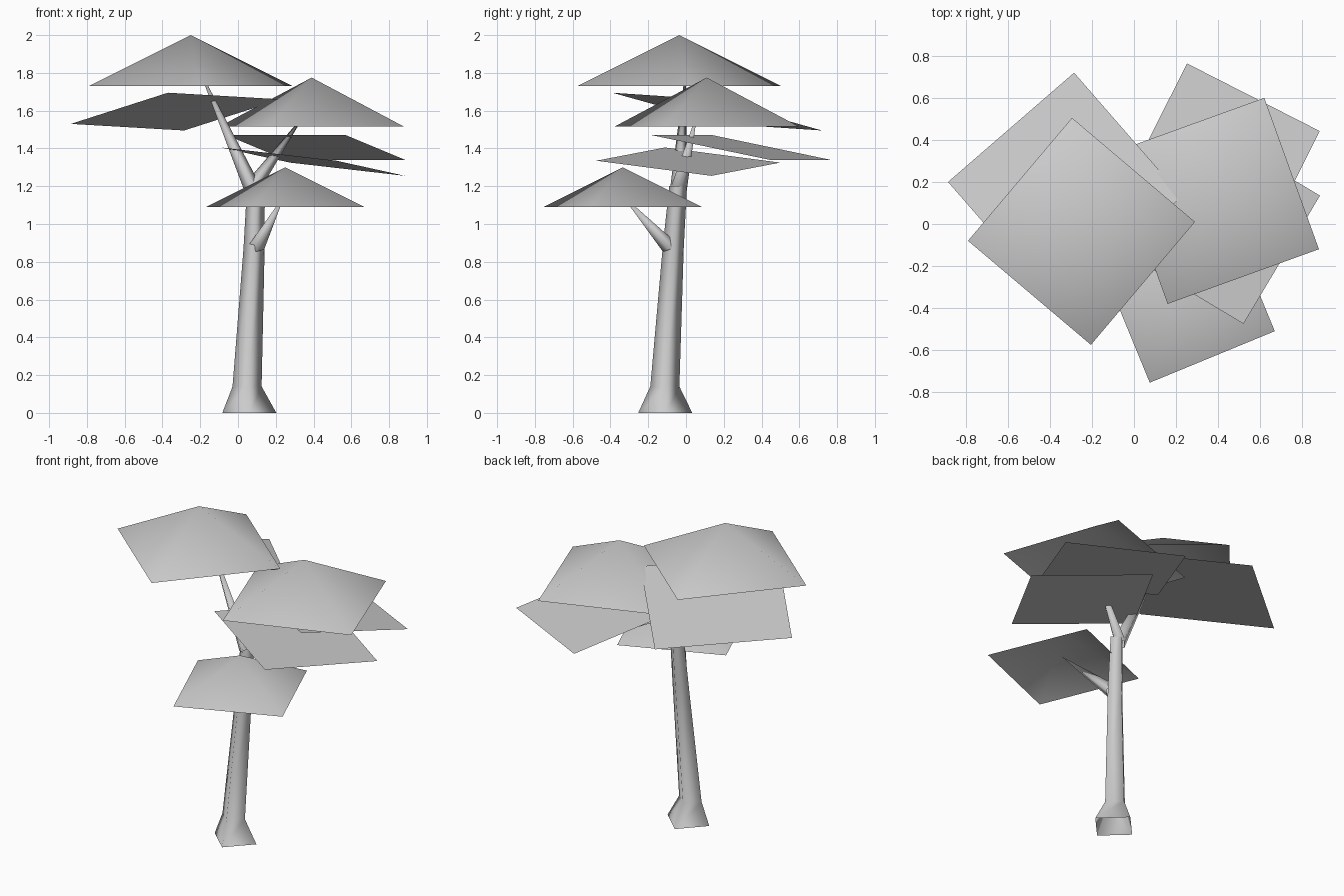
import bpy
import math
from mathutils import Vector

cube = bpy.data.objects.get("Cube")
if cube:
    bpy.data.objects.remove(cube)

# One neutral colour for the whole tree
GREY = (0.6, 0.6, 0.6, 1.0)
grey = bpy.data.materials.new("light_grey")
grey.use_nodes = True
grey.diffuse_color = GREY
grey.node_tree.nodes["Principled BSDF"].inputs["Base Color"].default_value = GREY


def make(name, verts, faces):
    mesh = bpy.data.meshes.new(name)
    mesh.from_pydata(verts, [], faces)
    mesh.materials.append(grey)
    for poly in mesh.polygons:
        poly.use_smooth = True
    obj = bpy.data.objects.new(name, mesh)
    bpy.context.collection.objects.link(obj)
    return obj


def ring(centre, radius, axis=Vector((0, 0, 1)), turn=math.radians(2)):
    """Four corners around a centre, square to the axis."""
    tilt = Vector((0, 0, 1)).rotation_difference(axis)
    corners = []
    for i in range(4):
        a = turn + i * math.pi / 2
        offset = Vector((math.cos(a), math.sin(a), 0)) * radius
        corners.append(Vector(centre) + tilt @ offset)
    return corners


def bridge(start):
    """Side faces between two neighbouring rings."""
    return [(start + i, start + (i + 1) % 4,
             start + 4 + (i + 1) % 4, start + 4 + i) for i in range(4)]


def fan(start, tip):
    return [(start + i, start + (i + 1) % 4, tip) for i in range(4)]


def branch(name, base, tip, radius):
    axis = (Vector(tip) - Vector(base)).normalized()
    make(name, ring(base, radius, axis) + [Vector(tip)], fan(0, 4))


def leaf(name, centre, half_a, half_b, height=0):
    """Square leaf from its half diagonals: a flat sheet, or an open pyramid."""
    c, a, b = Vector(centre), Vector(half_a), Vector(half_b)
    verts = [c + a, c + b, c - a, c - b]
    if height:
        make(name, verts + [c + Vector((0, 0, height))], fan(0, 4))
    else:
        make(name, verts, [(0, 1, 2, 3)])


# Trunk with flared foot, open at the bottom
sections = [((0.06, -0.11, 0), 0.143), ((0.048, -0.112, 0.14), 0.077),
            ((0.085, -0.068, 0.87), 0.056), ((0.095, -0.042, 1.2), 0.047)]
trunk_verts = [v for centre, r in sections for v in ring(centre, r)]
trunk_faces = [f for i in range(len(sections) - 1) for f in bridge(4 * i)]
make("trunk", trunk_verts, trunk_faces)

# Tapered branches
branch("upper_branch", (0.08, -0.04, 1.18), (-0.215, 0.0, 1.84), 0.045)
branch("left_branch", (0.08, -0.035, 1.2), (0.36, 0.06, 1.59), 0.042)
branch("front_branch", (0.1, -0.09, 0.88), (0.25, -0.345, 1.16), 0.042)

# Domed leaves: open four-sided pyramids
leaf("top_canopy", (-0.25, -0.035, 1.73), (0.54, 0.045, 0), (-0.045, 0.54, 0), 0.27)
leaf("left_canopy", (0.39, 0.11, 1.515), (0.49, -0.23, 0), (0.23, 0.49, 0), 0.26)
leaf("front_canopy", (0.25, -0.335, 1.09), (0.42, -0.175, 0), (0.175, 0.42, 0), 0.21)

# Flat tilted leaves
leaf("right_sheet", (-0.328, 0.165, 1.595), (0.557, -0.035, 0.065), (0.043, 0.555, -0.1))
leaf("back_left_sheet", (0.412, 0.292, 1.405), (0.472, 0.15, -0.065), (-0.16, 0.472, -0.065))
leaf("lower_left_sheet", (0.398, 0.012, 1.33), (0.487, 0.123, -0.075), (-0.123, 0.487, -0.005))
